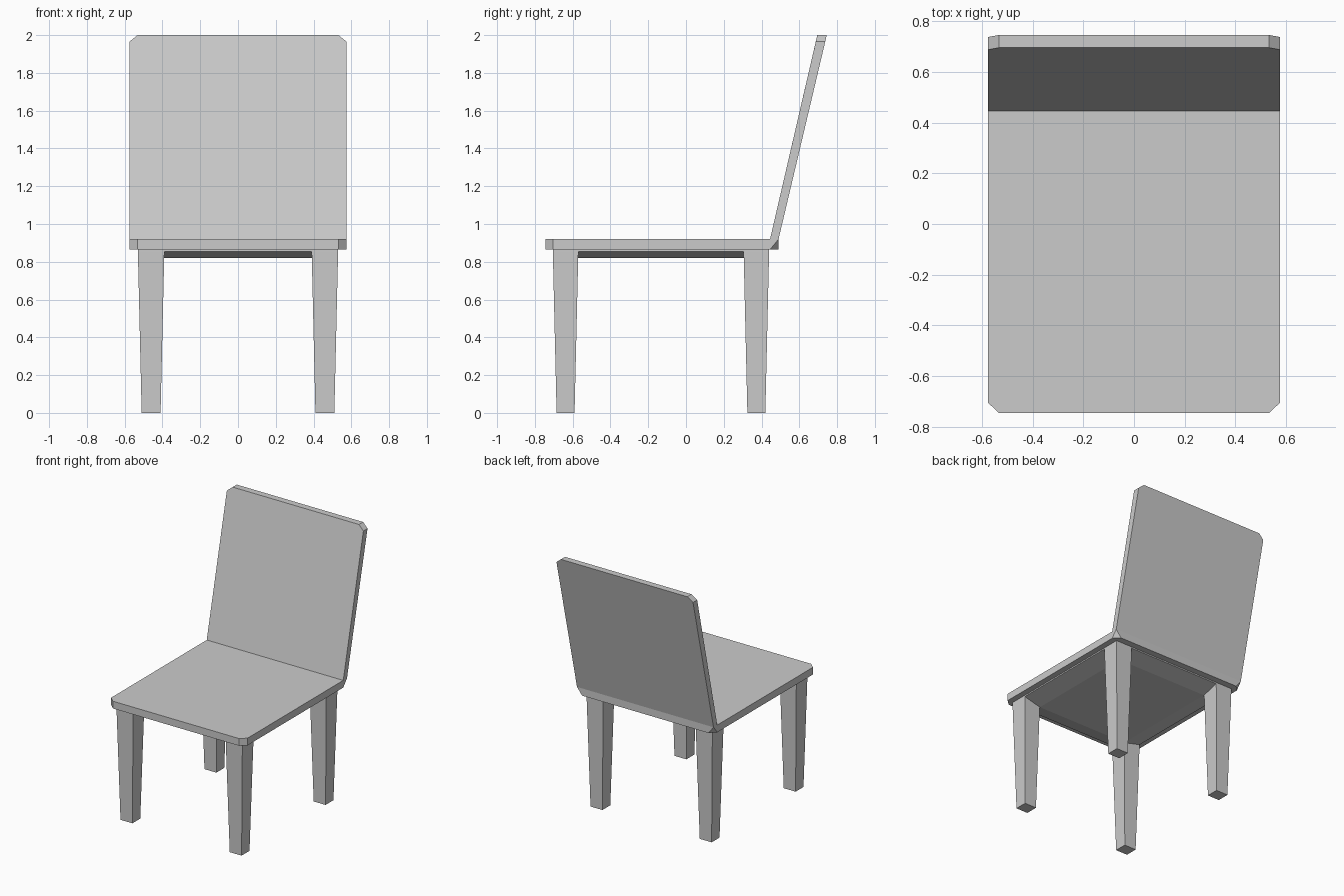
import bpy, bmesh

if "Cube" in bpy.data.objects:
    bpy.data.objects.remove(bpy.data.objects["Cube"])


def loft(name, rings, split=None):
    """Join equal-length rings of points with faces and cap both ends."""
    bm = bmesh.new()
    loops = [[bm.verts.new(p) for p in ring] for ring in rings]
    n = len(loops[0])
    for a, b in zip(loops, loops[1:]):
        for i in range(n):
            j = (i + 1) % n
            bm.faces.new((a[i], a[j], b[j], b[i]))
    bm.faces.new(loops[0][::-1])
    bm.faces.new(loops[-1])
    # Crease the listed pairs of points across their quad
    for k1, i1, k2, i2 in split or []:
        bmesh.ops.connect_verts(bm, verts=[loops[k1][i1], loops[k2][i2]])
    bmesh.ops.dissolve_limit(bm, angle_limit=0.005, verts=bm.verts[:], edges=bm.edges[:])
    bmesh.ops.recalc_face_normals(bm, faces=bm.faces[:])
    mesh = bpy.data.meshes.new(name)
    bm.to_mesh(mesh)
    bm.free()
    obj = bpy.data.objects.new(name, mesh)
    bpy.context.collection.objects.link(obj)
    return obj


def rect(x0, x1, y0, y1, z):
    return [(x0, y0, z), (x1, y0, z), (x1, y1, z), (x0, y1, z)]


# Seat and leaning backrest: side profile lofted across x, smaller at the ends for cut corners
inner = [(-.745, .865), (.49, .865), (.49, .92), (.745, 2.0),
         (.695, 2.0), (.445, .92), (-.745, .92)]
outer = [(-.705, .865), (.445, .865), (.49, .92), (.737, 1.965),
         (.687, 1.965), (.445, .92), (-.705, .92)]
stations = [(-.575, outer), (-.532, inner), (.532, inner), (.575, outer)]
loft("seat_and_backrest", [[(x, y, z) for y, z in prof] for x, prof in stations],
     split=[(1, 1, 0, 2), (2, 1, 3, 2)])

# Frame under the seat: thin rim, then sloping in to a lower panel
loft("seat_frame", [rect(-.53, .53, -.705, .44, .866),
                    rect(-.53, .53, -.705, .44, .855),
                    rect(-.39, .39, -.57, .305, .82)])

# Tapered square legs, mirrored left to right
for name, top, foot in (("front_legs", (-.705, -.57), (-.685, -.59)),
                        ("back_legs", (.305, .44), (.325, .42))):
    leg = loft(name, [rect(.41, .51, *foot, 0), rect(.39, .53, *top, .855)])
    mirror = leg.modifiers.new("Mirror", "MIRROR")
    mirror.use_axis = (True, False, False)
